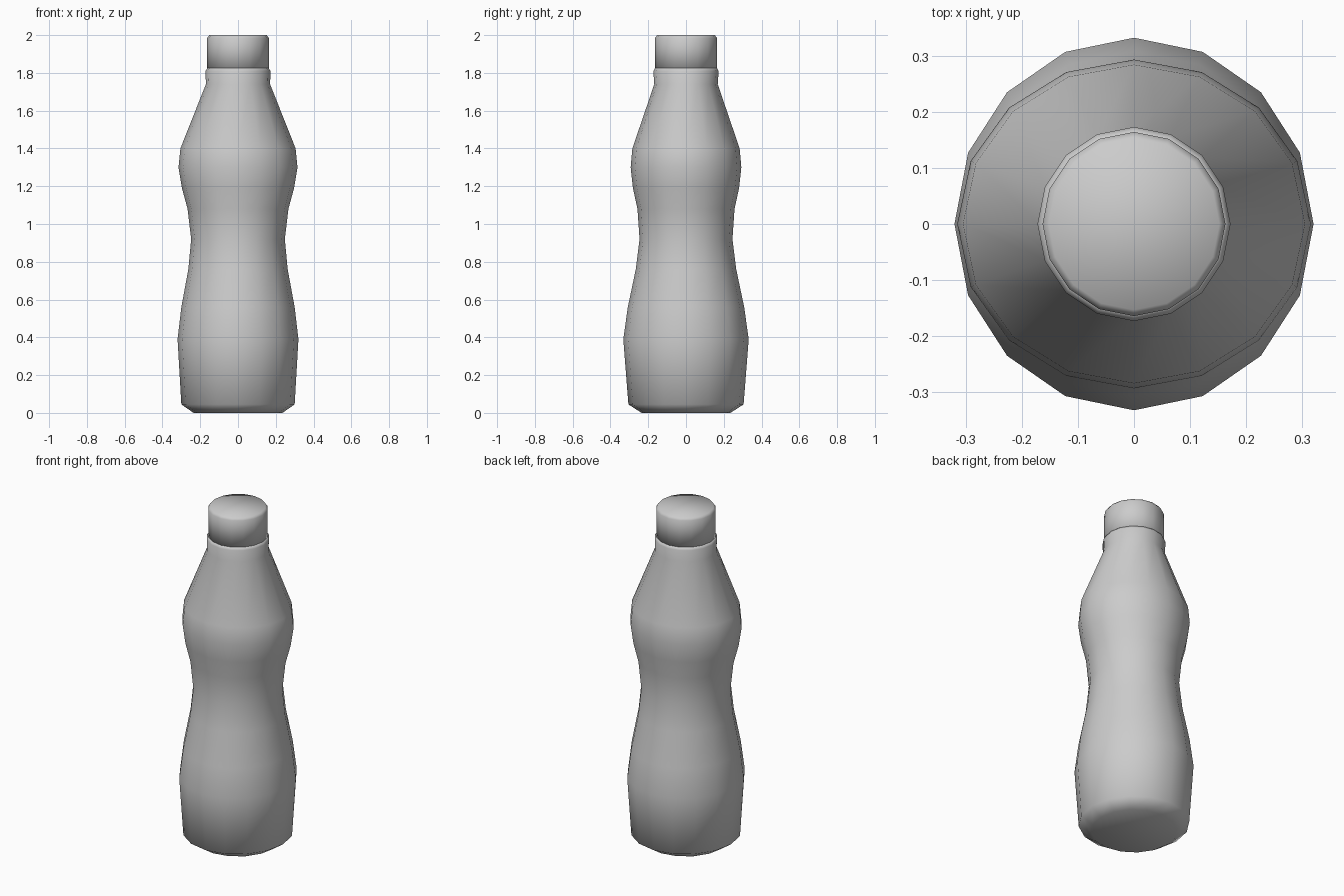
import bpy
import bmesh
import math

SIDES = 16

cube = bpy.data.objects.get("Cube")
if cube:
    bpy.data.objects.remove(cube, do_unlink=True)

# One plain grey for the whole bottle
grey = bpy.data.materials.new("plain_grey")
grey.use_nodes = True
colour = (0.6, 0.6, 0.6, 1)
grey.diffuse_color = colour
grey.node_tree.nodes["Principled BSDF"].inputs["Base Color"].default_value = colour


def lathe(name, profile):
    """Loft oval rings (height, x radius, y radius) and cap both ends."""
    bm = bmesh.new()
    rings = []
    for z, rx, ry in profile:
        angles = [math.tau * i / SIDES for i in range(SIDES)]
        rings.append([bm.verts.new((rx * math.cos(a), ry * math.sin(a), z)) for a in angles])
    for low, high in zip(rings, rings[1:]):
        for i in range(SIDES):
            j = (i + 1) % SIDES
            bm.faces.new((low[i], low[j], high[j], high[i]))
    bm.faces.new(rings[0][::-1])
    bm.faces.new(rings[-1])
    for face in bm.faces:
        face.smooth = True
    mesh = bpy.data.meshes.new(name)
    bm.to_mesh(mesh)
    bm.free()
    mesh.materials.append(grey)
    obj = bpy.data.objects.new(name, mesh)
    bpy.context.collection.objects.link(obj)
    return obj


# Waisted body, slightly deeper at the base and wider at the shoulder
lathe("bottle_body", [
    (0.0, 0.235, 0.235),
    (0.045, 0.30, 0.305),
    (0.39, 0.32, 0.332),
    (0.56, 0.30, 0.308),
    (0.76, 0.263, 0.266),
    (0.92, 0.248, 0.246),
    (1.08, 0.267, 0.257),
    (1.19, 0.297, 0.281),
    (1.30, 0.315, 0.293),
    (1.40, 0.305, 0.284),
    (1.74, 0.170, 0.168),
    (1.81, 0.172, 0.173),
    (1.825, 0.163, 0.164),
])

# Screw cap with a softened top edge
lathe("bottle_cap", [
    (1.80, 0.163, 0.164),
    (1.985, 0.163, 0.164),
    (2.0, 0.152, 0.153),
])
